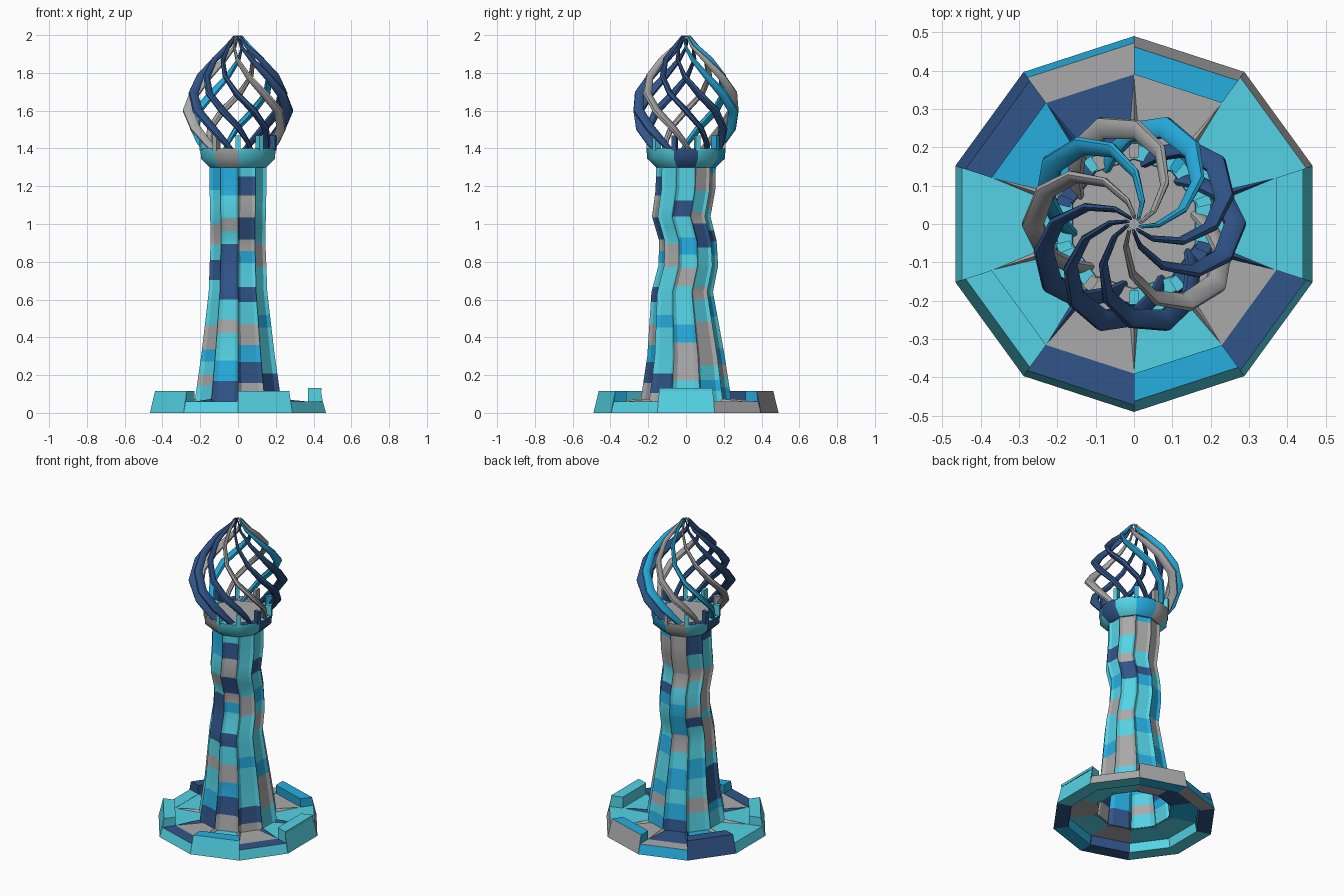
import bpy, bmesh, random
from math import sin, cos, radians
from mathutils import Vector

if "Cube" in bpy.data.objects:
    bpy.data.objects.remove(bpy.data.objects["Cube"])

random.seed(7)
N = 10

def material(name, rgb):
    m = bpy.data.materials.new(name)
    m.diffuse_color = (*rgb, 1)
    m.use_nodes = True
    m.node_tree.nodes["Principled BSDF"].inputs["Base Color"].default_value = m.diffuse_color
    return m

# Palette: 0 grey, 1 turquoise, 2 sky blue, 3 navy
MATS = [material("grey", (0.4, 0.4, 0.4)), material("turquoise", (0.09, 0.65, 0.78)),
        material("sky", (0.02, 0.42, 0.74)), material("navy", (0.03, 0.09, 0.25))]

def vertex(k, r, z):
    a = radians(18 + 36 * k)
    return (r * cos(a), r * sin(a), z)

def finish(name, bm, angle=40):
    bmesh.ops.remove_doubles(bm, verts=bm.verts, dist=.0001)
    bmesh.ops.recalc_face_normals(bm, faces=bm.faces)
    me = bpy.data.meshes.new(name)
    bm.to_mesh(me)
    bm.free()
    for m in MATS:
        me.materials.append(m)
    ob = bpy.data.objects.new(name, me)
    bpy.context.collection.objects.link(ob)
    bpy.ops.object.select_all(action='DESELECT')
    ob.select_set(True)
    bpy.context.view_layer.objects.active = ob
    bpy.ops.object.shade_smooth_by_angle(angle=radians(angle))
    return ob

def face(bm, pts, mat):
    f = bm.faces.new([bm.verts.new(p) for p in pts])
    f.material_index = mat

def crown(name, low, high, outer, top):
    """Decagonal ring; every other side uses the raised profile."""
    bm = bmesh.new()
    for k in range(N):
        prof = high if k % 2 else low
        n = len(prof)
        for i in range(n):
            j = (i + 1) % n
            face(bm, [vertex(k + e, *prof[m]) for e, m in ((0, i), (1, i), (1, j), (0, j))],
                 outer[k] if i < n - 3 else top[k])
        # end walls where the raised side stands above its neighbours
        if low != high and k % 2:
            for e in (0, 1):
                face(bm, [vertex(k + e, *p) for p in (low[1], high[1], high[2], low[2])], top[k])
    return finish(name, bm)

# Side k runs from 18+36k to 54+36k degrees
crown("base_ring",
      [(.49, 0), (.472, .06), (.39, .06), (.40, 0)],
      [(.49, 0), (.462, .115), (.39, .115), (.40, 0)],
      [0, 0, 2, 3, 1, 1, 1, 1, 1, 1], [1, 2, 0, 3, 1, 1, 3, 2, 3, 1])
COLLAR = [(.158, 1.30), (.205, 1.345), (.21, 1.40), (.17, 1.40), (.148, 1.30)]
COLLAR_COLORS = [1, 2, 0, 1, 3, 1, 0, 1, 1, 3]
crown("top_collar", COLLAR, COLLAR, COLLAR_COLORS, [1, 1, 0, 3, 1, 1, 0, 1, 3, 1])

# Narrow upright posts on the collar corners
for k in range(N):
    bm = bmesh.new()
    lo, hi = ([vertex(k + s, r, z) for r, s in ((.172, -.1), (.21, -.1), (.21, .1), (.172, .1))]
              for z in (1.39, 1.468))
    for i in range(4):
        face(bm, (lo[i - 1], lo[i], hi[i], hi[i - 1]), COLLAR_COLORS[k])
    face(bm, lo, COLLAR_COLORS[k])
    face(bm, hi, COLLAR_COLORS[k])
    finish(f"collar_post_{k + 1}", bm)

# Raised cap on the taller parapet on the right side
bm = bmesh.new()
a = [vertex(9, .464, .115), vertex(10, .464, .115), vertex(10, .39, .115), vertex(9, .39, .115)]
b = [(x, y, .132) for x, y, z in a]
face(bm, b, 1)
for i in range(4):
    j = (i + 1) % 4
    face(bm, (a[i], a[j], b[j], b[i]), 1)
finish("parapet_cap", bm)

# Floor panels and the low wedges leading to each rib of the shaft
bm = bmesh.new()
for k, c in enumerate([1, 0, 3, 2, 1, 1, 0, 1, 0, 1]):
    face(bm, (vertex(k, .395, .058), vertex(k + 1, .395, .058),
              vertex(k + 1, .22, .058), vertex(k, .22, .058)), c)
    tip, ridge = vertex(k, .385, .06), vertex(k, .235, .075)
    for s in (-.08, .08):
        face(bm, (tip, ridge, vertex(k + s, .235, .058)), 0 if k % 3 else 3)
finish("base_floor", bm)

bm = bmesh.new()
face(bm, [vertex(k, .175, 1.39) for k in range(N)], 0)
finish("upper_floor", bm)

# Shaft: height, radius and sideways sway
PROFILE = [(.055, .242, 0), (.3, .205, 0), (.64, .163, -.02), (.78, .158, .012), (.91, .152, .01),
           (1.04, .155, -.025), (1.18, .158, -.003), (1.31, .158, 0)]

def at(z):
    for (z0, r0, y0), (z1, r1, y1) in zip(PROFILE, PROFILE[1:]):
        if z <= z1:
            t = (z - z0) / (z1 - z0)
            return r0 + t * (r1 - r0), y0 + t * (y1 - y0)
    return PROFILE[-1][1:]

def shaft_point(k, t, z):
    r, dy = at(z)
    p, q = vertex(k, r, z), vertex(k + 1, r, z)
    s = 1 if t in (0, 1) else .93
    return (s * (p[0] + t * (q[0] - p[0])), s * (p[1] + t * (q[1] - p[1])) + dy, z)

# Ten recessed panels of randomly sized coloured bricks between ridges
bm = bmesh.new()
for k in range(N):
    breaks = {}
    z = .055
    while z < 1.27:
        breaks[z] = random.choices(range(4), (4, 8, 4, 3))[0]
        z += random.uniform(.05, .13)
    for p in PROFILE:
        breaks.setdefault(p[0], None)
    zs = sorted(breaks)
    c = 1
    for z0, z1 in zip(zs, zs[1:]):
        c = c if breaks[z0] is None else breaks[z0]
        for t0, t1 in ((0, .14), (.14, .86), (.86, 1)):
            face(bm, [shaft_point(k, t, z) for t, z in ((t0, z0), (t1, z0), (t1, z1), (t0, z1))], c)
finish("shaft", bm, 30)

# Spiral dome ribs: radius, height, swirl angle, thickness
RIB = [(.165, 1.38, 45, .7), (.20, 1.44, 32, .85), (.24, 1.51, 19, 1), (.264, 1.60, 0, 1.1),
       (.246, 1.69, -20, 1), (.20, 1.78, -38, .8), (.13, 1.87, -56, .6),
       (.06, 1.94, -75, .42), (.018, 1.995, -95, .25)]

def dome_rib(k, c):
    """Flat bar, deeper across the dome's skin than along it."""
    def point(r, z, a):
        a = radians(a + 36 * k)
        return Vector((r * cos(a), r * sin(a), z))
    pts = [point(r, z, a) for r, z, a, w in RIB]
    bm = bmesh.new()
    rings = []
    for i, (r, z, a, w) in enumerate(RIB):
        lo, hi = max(i - 1, 0), min(i + 1, len(RIB) - 1)
        along = (pts[hi] - pts[lo]).normalized()
        n = point(RIB[hi][1] - RIB[lo][1], RIB[lo][0] - RIB[hi][0], a)
        n = (n - along * n.dot(along)).normalized() * .025 * w
        side = along.cross(n).normalized() * .014 * w
        rings.append([bm.verts.new(pts[i] + u * n + v * side)
                      for u, v in ((1, .5), (.6, 1), (-.6, 1), (-1, .5),
                                   (-1, -.5), (-.6, -1), (.6, -1), (1, -.5))])
    for p, q in zip(rings, rings[1:]):
        for i in range(8):
            bm.faces.new((p[i - 1], p[i], q[i], q[i - 1])).material_index = c
    for ring in (rings[0], rings[-1]):
        bm.faces.new(ring).material_index = c
    finish(f"dome_rib_{k + 1}", bm)

for k, c in enumerate([3, 3, 2, 0, 2, 0, 3, 3, 3, 0]):
    dome_rib(k, c)
